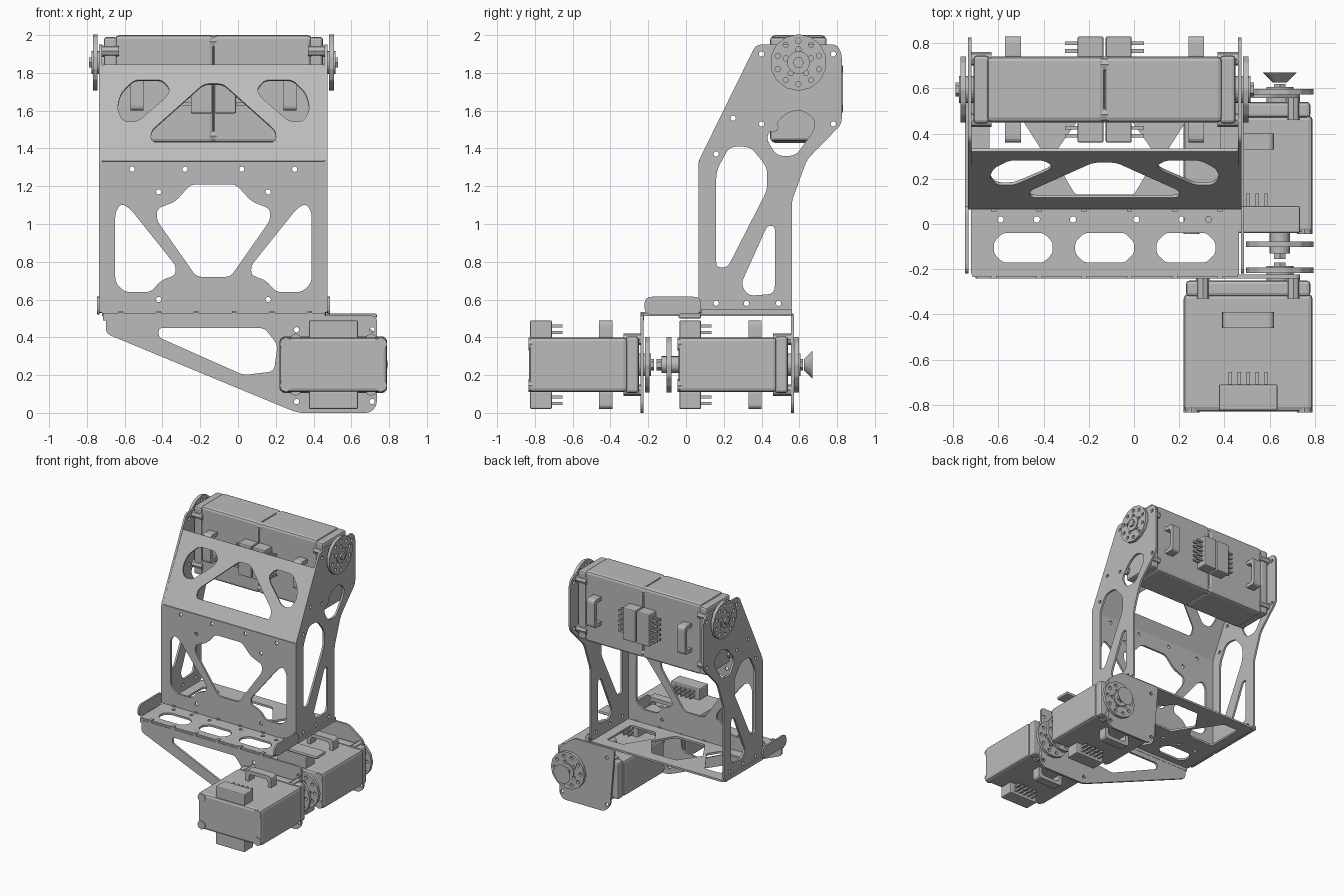
import bpy, bmesh
from math import cos, sin, pi
from mathutils import Matrix, Vector

old = bpy.data.objects.get("Cube")
if old:
    bpy.data.objects.remove(old, do_unlink=True)

grey = bpy.data.materials.new("plain grey")
grey.use_nodes = True
grey.diffuse_color = (0.5, 0.5, 0.5, 1)
grey.node_tree.nodes["Principled BSDF"].inputs["Base Color"].default_value = (0.5, 0.5, 0.5, 1)

X, Y, Z = Vector((1, 0, 0)), Vector((0, 1, 0)), Vector((0, 0, 1))
WORLD = Matrix.Identity(4)
MID = -0.13          # mirror line of the torso


def frame(origin, u, v):
    """Matrix that maps flat u, v coordinates into space."""
    n = u.cross(v).normalized()
    m = Matrix((u, v, n)).transposed().to_4x4()
    m.translation = origin
    return m


def front_at(y):
    return frame((0, y, 0), X, Z)


def add(name, mesh, matrix, bevel=0):
    mesh.materials.clear()
    mesh.materials.append(grey)
    ob = bpy.data.objects.new(name, mesh)
    bpy.context.collection.objects.link(ob)
    ob.matrix_world = matrix
    if bevel:
        mod = ob.modifiers.new("edges", "BEVEL")
        mod.width, mod.segments = bevel, 2
    return ob


def rounded(points, r):
    out, count = [], len(points)
    for i in range(count):
        a, p, b = (Vector(points[(i + k) % count]) for k in (-1, 0, 1))
        d = min(r, 0.45 * (a - p).length, 0.45 * (b - p).length)
        s, e = p + (a - p).normalized() * d, p + (b - p).normalized() * d
        out += [s * (1 - t) ** 2 + p * 2 * t * (1 - t) + e * t * t for t in (0, .25, .5, .75, 1)]
    return out


def circle(x, y, r, n=12):
    return [(x + r * cos(2 * pi * i / n), y + r * sin(2 * pi * i / n)) for i in range(n)]


def flip(points):
    return [(2 * MID - x, y) for x, y in points]


def plate(name, outline, holes, depth, matrix, r=0.02, hole_r=0.04, drills=()):
    """Flat sheet with rounded cut-outs and small drilled holes."""
    curve = bpy.data.curves.new(name, "CURVE")
    curve.dimensions, curve.fill_mode, curve.extrude = "2D", "BOTH", depth / 2
    loops = [rounded(outline, r)] + [rounded(h, hole_r) for h in holes]
    loops += [circle(x, y, 0.014) for x, y in drills]
    for loop in loops:
        s = curve.splines.new("POLY")
        s.points.add(len(loop) - 1)
        for pt, co in zip(s.points, loop):
            pt.co = (co[0], co[1], 0, 1)
        s.use_cyclic_u = True
    tmp = bpy.data.objects.new("tmp", curve)
    bpy.context.collection.objects.link(tmp)
    dg = bpy.context.evaluated_depsgraph_get()
    mesh = bpy.data.meshes.new_from_object(tmp.evaluated_get(dg))
    bpy.data.objects.remove(tmp, do_unlink=True)
    bm = bmesh.new()
    bm.from_mesh(mesh)
    bmesh.ops.remove_doubles(bm, verts=bm.verts, dist=0.0001)
    bmesh.ops.recalc_face_normals(bm, faces=bm.faces)
    for f in bm.faces:
        f.smooth = False
    bm.to_mesh(mesh)
    bm.free()
    return add(name, mesh, matrix)


def box(name, lo, hi, matrix=WORLD, bevel=0):
    lo, hi = Vector(lo), Vector(hi)
    bm = bmesh.new()
    bmesh.ops.create_cube(bm, size=1, matrix=Matrix.Translation((lo + hi) / 2) @ Matrix.Diagonal((*(hi - lo), 1)))
    mesh = bpy.data.meshes.new(name)
    bm.to_mesh(mesh)
    bm.free()
    return add(name, mesh, matrix, bevel)


def rod(name, x, z, y0, y1, r0, matrix=WORLD, r1=None, n=20):
    """Round part running along local y."""
    bm = bmesh.new()
    bmesh.ops.create_cone(bm, cap_ends=True, segments=n, radius1=r0, radius2=r0 if r1 is None else r1,
                          depth=y1 - y0, matrix=Matrix.Translation((x, (y0 + y1) / 2, z)) @ Matrix.Rotation(-pi / 2, 4, "X"))
    mesh = bpy.data.meshes.new(name)
    bm.to_mesh(mesh)
    bm.free()
    return add(name, mesh, matrix)


def horn(name, y, m):
    ring = circle(0.14, 0, 0.115, 10) + circle(0.14, 0, 0.07, 5)
    plate(name, circle(0.14, 0, 0.15, 14), [], 0.024, m @ front_at(y), 0.01, drills=ring)


def servo(name, m):
    # Case with end lid
    box(name + "_case", (-.285, 0, -.145), (.285, .52, .145), m, 0.02)
    box(name + "_lid", (-.275, .51, -.15), (.275, .58, .15), m, 0.015)
    for sx in (-1, 1):
        for sz in (-1, 1):
            rod(name + "_case_bolt", sx * .25, sz * .11, -.004, .04, .035, m, n=8)
            rod(name + "_lid_bolt", sx * .2, sz * .135, .5, .6, .03, m, n=8)
    # Connectors with pins, and cable guides, on both broad faces
    for s in (-1, 1):
        z0, z1 = sorted((s * .14, s * .235))
        box(name + "_connector", (-.13, .005, z0), (.13, .12, z1), m, 0.008)
        for i in range(5):
            for h in (.17, .205):
                px = -.08 + .04 * i
                box(name + "_pin", (px - .008, .11, s * h - .008), (px + .008, .175, s * h + .008), m)
        arch = [(-.115, .14), (-.115, .235), (.115, .235), (.115, .14), (.085, .14), (.085, .205), (-.085, .205), (-.085, .14)]
        plate(name + "_cable_guide", [(x, s * z) for x, z in arch], [], .07, m @ front_at(.405), .03)
    # Output shaft and horn
    rod(name + "_shaft", .14, 0, .56, .645, .06, m)
    rod(name + "_shaft_screw", .14, 0, .64, .66, .03, m, n=6)
    horn(name + "_horn", .625, m)


# Four actuators: two below, two across the top
lower_back = Matrix.Translation((.505, -.04, .255))
servo("lower_front_actuator", Matrix.Translation((.505, -.83, .255)))
servo("lower_back_actuator", lower_back)
servo("upper_left_actuator", frame((MID, .595, 1.715), Z, X))
servo("upper_right_actuator", frame((MID, .595, 1.715), Z, -X))

# Rear horn of the lower back actuator, and its end cone
horn("rear_horn", -.05, lower_back)
rod("rear_horn_shaft", .14, 0, -.09, .02, .045, lower_back)
rod("rear_horn_screw", .14, 0, -.115, -.09, .03, lower_back, n=6)
rod("end_cone", .14, 0, .665, .71, .03, lower_back, r1=.075)

# Side plates
side = [(.065, .53), (.065, 1.33), (.37, 1.95), (.8, 1.95), (.825, 1.9), (.825, 1.53), (.64, 1.34), (.56, 1.12), (.56, .53)]
side_holes = [
    [(.16, 1.28), (.23, 1.41), (.34, 1.41), (.43, 1.3), (.43, 1.18), (.22, .77), (.16, .77)],
    [(.43, .99), (.47, .99), (.47, .63), (.33, .62), (.29, .68)],
    [(.42, 1.46), (.52, 1.58), (.6, 1.61), (.68, 1.56), (.68, 1.5), (.58, 1.36), (.48, 1.36)]]
side_drills = [(.16, .58), (.32, .58), (.49, .58), (.16, 1.37), (.25, 1.56), (.4, 1.53), (.4, 1.9), (.78, 1.9), (.78, 1.53)]
for label, x in (("left", .467), ("right", -.727)):
    plate(label + "_side_plate", side, side_holes, .016, frame((x, 0, 0), Y, Z), .03, drills=side_drills)

# Upright front panel
web = [(-.65, 1.06), (-.62, 1.11), (-.57, 1.08), (-.33, .78), (-.33, .73), (-.41, .7), (-.46, .64), (-.6, .64), (-.65, .69)]
window = [(-.43, 1.08), (-.33, 1.12), (-.25, 1.21), (-.01, 1.21), (.07, 1.12), (.17, 1.08), (.17, 1.02), (-.04, .72), (-.22, .72), (-.43, 1.02)]
marks = [(-.56, 1.29), (-.28, 1.29), (-.42, 1.17), (-.42, .6)]
plate("front_panel", [(-.735, .53), (.475, .53), (.475, 1.33), (-.735, 1.33)],
      [web, flip(web), window], .016, front_at(.073), .015, .03, marks + flip(marks))

# Sloping front panel
slope = frame((0, .073 - 1.33 * .5, 0), X, Vector((0, .5, 1)))
eye = [(-.62, 1.69), (-.55, 1.76), (-.4, 1.76), (-.36, 1.71), (-.38, 1.67), (-.53, 1.54), (-.61, 1.54), (-.64, 1.61)]
gap = [(-.18, 1.74), (-.08, 1.74), (.2, 1.49), (.2, 1.43), (-.46, 1.43), (-.46, 1.49)]
plate("sloping_panel", [(-.725, 1.33), (.465, 1.33), (.465, 1.84), (-.725, 1.84)], [eye, flip(eye), gap], .014, slope, .015, .03)

# Base plate with front slots and rear openings
slots = [[(x, -.13), (x + .04, -.17), (x + .22, -.17), (x + .26, -.13), (x + .26, -.08), (x + .22, -.04), (x + .04, -.04), (x, -.08)]
         for x in (-.62, -.26, .1)]
corner = [(-.64, .16), (-.42, .16), (-.36, .25), (-.5, .47), (-.64, .47)]
middle = [(-.26, .13), (0, .13), (.1, .3), (-.02, .47), (-.24, .47), (-.36, .3)]
plate("base_plate", [(-.72, -.23), (.465, -.23), (.465, .565), (-.72, .565)], slots + [corner, flip(corner), middle],
      .016, Matrix.Translation((0, 0, .522)), .015, .015, [(x, .02) for x in (-.59, -.43, -.27, .01, .21, .33)])
box("base_tab", (.46, -.04, .5), (.735, .08, .525), bevel=.008)
box("base_front_lip", (-.715, -.235, .49), (.46, -.222, .528))
for label, x in (("left", .48), ("right", -.74)):
    # Rounded cheek ahead of the torso, low rail alongside it
    plate(label + "_base_cheek", [(-.22, .52), (-.22, .615), (.08, .615), (.08, .52)], [], .014, frame((x, 0, 0), Y, Z), .04)
    box(label + "_base_rail", (x - .007, .08, .52), (x + .007, .56, .55))
for i in range(6):
    bx = -.62 + .2 * i
    box("front_edge_tab", (bx - .012, -.24, .515), (bx + .012, -.21, .535))
    box("panel_edge_tab", (bx - .012, .055, .515), (bx + .012, .085, .54))

# Truss plate holding the front actuator
bolts = [(.31, .06), (.71, .06), (.31, .44), (.71, .44)]
plate("truss_plate", [(-.7, .515), (-.7, .42), (.29, .01), (.33, 0), (.7, 0), (.735, .04), (.735, .515)],
      [[(-.42, .45), (-.42, .4), (.03, .2), (.19, .22), (.21, .36), (.14, .45)]], .016, front_at(-.232), .03, .03, bolts)

# Hanger plate holding the back actuator
plate("hanger_plate", [(.24, .52), (.28, .06), (.33, 0), (.7, 0), (.735, .04), (.735, .42), (.6, .52)],
      [], .016, front_at(.565), .03, drills=bolts[:3])
